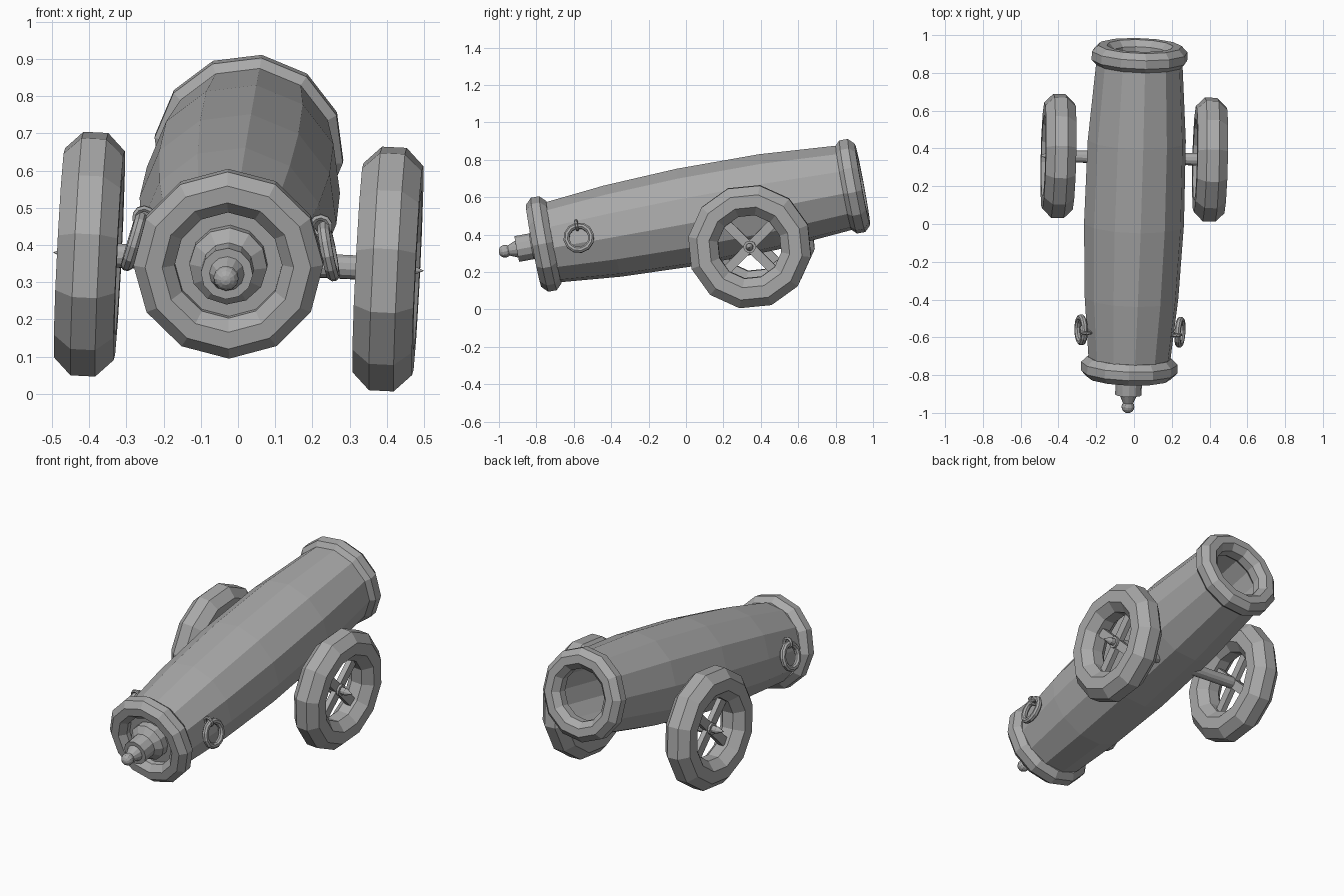
import bpy, bmesh
from math import sin, cos, pi, radians
from mathutils import Matrix, Vector

if "Cube" in bpy.data.objects:
    bpy.data.objects.remove(bpy.data.objects["Cube"], do_unlink=True)

IRON = bpy.data.materials.new("iron_grey")
IRON.use_nodes = True
GREY = (0.4, 0.4, 0.4, 1)
IRON.diffuse_color = GREY
IRON.node_tree.nodes["Principled BSDF"].inputs["Base Color"].default_value = GREY


def rot(deg, axis):
    return Matrix.Rotation(radians(deg), 4, axis)


def at(x, y, z):
    return Matrix.Translation((x, y, z))


# The whole gun is raised, slightly turned and leaning; its bore runs along local y
FRAME = at(0, 0, 0.492) @ rot(-1.9, 'Z') @ rot(10.6, 'X') @ rot(2.9, 'Y')
ALONG_X = rot(-90, 'Z')


def finish(name, bm, matrix):
    bmesh.ops.remove_doubles(bm, verts=bm.verts, dist=1e-5)
    bmesh.ops.recalc_face_normals(bm, faces=bm.faces)
    mesh = bpy.data.meshes.new(name)
    bm.to_mesh(mesh)
    bm.free()
    mesh.materials.append(IRON)
    obj = bpy.data.objects.new(name, mesh)
    bpy.context.collection.objects.link(obj)
    obj.matrix_world = FRAME @ matrix
    return obj


def lathe(name, profile, matrix=Matrix(), sides=12, phase=0, closed=False):
    """Spin (radius, y) points around the y axis."""
    bm = bmesh.new()
    rings = []
    for r, y in profile:
        angles = [radians(90 + phase) + 2 * pi * i / sides for i in range(sides)]
        rings.append([bm.verts.new((r * cos(a), y, r * sin(a))) for a in angles])
    pairs = list(zip(rings, rings[1:]))
    if closed:
        pairs.append((rings[-1], rings[0]))
    for a, b in pairs:
        for i in range(sides):
            j = (i + 1) % sides
            bm.faces.new((a[i], a[j], b[j], b[i]))
    return finish(name, bm, matrix)


def ring(name, major, minor, matrix, sides=12, phase=0, segments=8):
    angles = [2 * pi * (i + 0.5) / segments for i in range(segments)]
    profile = [(major + minor * cos(a), minor * sin(a)) for a in angles]
    return lathe(name, profile, matrix, sides, phase, True)


def box(name, size, matrix):
    bm = bmesh.new()
    bmesh.ops.create_cube(bm, size=1)
    bmesh.ops.scale(bm, vec=Vector(size), verts=bm.verts)
    return finish(name, bm, matrix)


# Bulging barrel with a hollow bore, and the two end rings
lathe("barrel", [(0, -0.77), (0.215, -0.77), (0.25, -0.4), (0.267, 0.0), (0.262, 0.45),
                 (0.228, 0.9), (0.165, 0.9), (0.165, 0.2), (0, 0.2)], phase=-5)
ring("breech_ring", 0.2, 0.06, at(0, -0.774, 0), phase=3)
ring("muzzle_ring", 0.2, 0.06, at(0, 0.905, 0), phase=-5)

# Stepped knob behind the breech
lathe("breech_knob", [(0, -0.76), (0.105, -0.76), (0.105, -0.81), (0.07, -0.84),
                      (0.07, -0.92), (0.047, -0.92), (0.025, -0.97), (0, -0.97)])
bm = bmesh.new()
bmesh.ops.create_uvsphere(bm, u_segments=12, v_segments=8, radius=0.034)
finish("knob_ball", bm, at(0, -0.985, 0) @ rot(90, 'X'))

# Axle with a pointed pin at both ends
AXLE = at(0, 0.319, -0.199)
lathe("axle", [(0, -0.5), (0.02, -0.455), (0.02, -0.43), (0.033, -0.43), (0.033, 0.43),
               (0.02, 0.43), (0.02, 0.455), (0, 0.5)], AXLE @ ALONG_X)

for side, s in (("left", 1), ("right", -1)):
    # Wheel with a thick rim and two crossing boards as spokes
    hub = AXLE @ at(s * 0.402, 0, 0)
    ring(side + "_wheel_rim", 0.252, 0.087, hub @ ALONG_X, phase=-10)
    for k, angle in enumerate((45, -45)):
        box(f"{side}_spoke_{k + 1}", (0.03, 0.05, 0.42), hub @ rot(angle - 10, 'X'))
    # Lifting ring hanging from a small eye
    lift = at(s * 0.262, -0.575, 0.01) @ rot(-s * 14, 'Y')
    ring(side + "_lifting_ring", 0.067, 0.017, lift @ ALONG_X)
    ring(side + "_ring_eye", 0.024, 0.009, at(s * 0.238, -0.575, 0.078), sides=10, segments=6)
